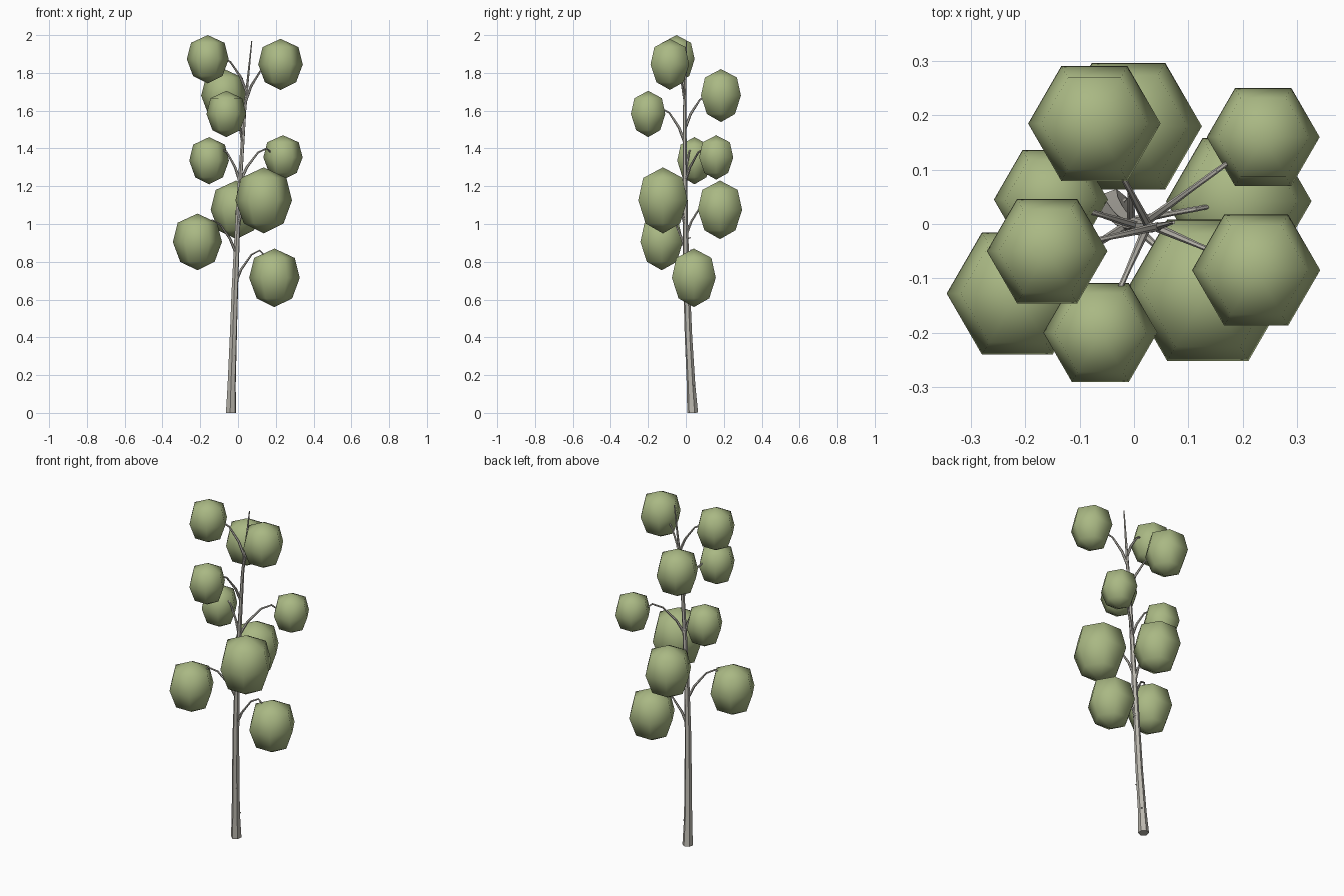
import bpy, bmesh
from math import cos, sin, pi, radians
from mathutils import Vector

cube = bpy.data.objects.get("Cube")
if cube:
    bpy.data.objects.remove(cube, do_unlink=True)


def material(name, color):
    m = bpy.data.materials.new(name)
    m.diffuse_color = (*color, 1)
    m.use_nodes = True
    m.node_tree.nodes["Principled BSDF"].inputs["Base Color"].default_value = (*color, 1)
    return m


leaf = material("leaf_green", (0.40, 0.48, 0.23))
bark = material("pale_bark", (0.50, 0.48, 0.43))


def shade(obj, angle):
    bpy.ops.object.select_all(action='DESELECT')
    obj.select_set(True)
    bpy.context.view_layer.objects.active = obj
    bpy.ops.object.shade_smooth_by_angle(angle=radians(angle))


def tube(name, points, radii):
    """Six-sided tapered tube along a path, as a mesh."""
    curve = bpy.data.curves.new(name, 'CURVE')
    curve.dimensions = '3D'
    curve.bevel_depth = 1
    curve.bevel_resolution = 1
    curve.use_fill_caps = True
    spline = curve.splines.new('POLY')
    spline.points.add(len(points) - 1)
    for sp, p, r in zip(spline.points, points, radii):
        sp.co = (*p, 1)
        sp.radius = r
    obj = bpy.data.objects.new(name, curve)
    bpy.context.collection.objects.link(obj)
    bpy.ops.object.select_all(action='DESELECT')
    obj.select_set(True)
    bpy.context.view_layer.objects.active = obj
    bpy.ops.object.convert(target='MESH')
    obj = bpy.context.view_layer.objects.active
    obj.data.materials.clear()
    obj.data.materials.append(bark)
    shade(obj, 40)
    return obj


def clump(name, center, radius, half_height):
    """Six-sided egg of leaves with three rings between two poles."""
    bm = bmesh.new()
    top, bottom = bm.verts.new((0, 0, 1)), bm.verts.new((0, 0, -1))
    rings = []
    for r, z in ((0.8, 0.68), (1, 0), (0.7, -0.7)):
        rings.append([bm.verts.new((r * cos(i * pi / 3), r * sin(i * pi / 3), z))
                      for i in range(6)])
    for i in range(6):
        j = (i + 1) % 6
        bm.faces.new((top, rings[0][i], rings[0][j]))
        for upper, lower in zip(rings, rings[1:]):
            bm.faces.new((upper[i], lower[i], lower[j], upper[j]))
        bm.faces.new((bottom, rings[2][j], rings[2][i]))
    bmesh.ops.scale(bm, vec=(radius, radius, half_height), verts=bm.verts)
    bmesh.ops.recalc_face_normals(bm, faces=bm.faces)
    mesh = bpy.data.meshes.new(name)
    bm.to_mesh(mesh)
    bm.free()
    mesh.materials.append(leaf)
    obj = bpy.data.objects.new(name, mesh)
    obj.location = center
    bpy.context.collection.objects.link(obj)
    shade(obj, 75)


# Trunk: leaning, tapered
trunk = [(-.037, .036, 0), (-.034, .028, .14), (-.025, .014, .4), (-.017, .005, .65),
         (-.004, -.002, .95), (.012, -.005, 1.25), (.035, -.007, 1.6), (.073, .003, 1.97)]
tube("trunk", trunk, (.029, .023, .02, .018, .015, .012, .009, .003))


def trunk_at(z):
    for a, b in zip(trunk, trunk[1:]):
        if a[2] <= z <= b[2]:
            return Vector(a).lerp(Vector(b), (z - a[2]) / (b[2] - a[2]))


# Leaf clumps: x, y, low z, high z, radius, branch start height
clumps = [
    (-.16, -.05, 1.745, 2.0, .111, 1.70),
    (.225, -.085, 1.71, 1.98, .118, 1.65),
    (-.073, .185, 1.54, 1.82, .122, 1.50),
    (-.062, -.20, 1.46, 1.705, .105, 1.43),
    (-.153, .045, 1.21, 1.46, .105, 1.22),
    (.238, .16, 1.235, 1.47, .104, 1.22),
    (-.01, .18, .92, 1.23, .135, .93),
    (.136, -.122, .95, 1.30, .150, .98),
    (-.215, -.128, .755, 1.055, .130, .84),
    (.193, .042, .56, .87, .134, .68),
]

# Arching branches: share of the way out, share of the rise
arch = ((0, 0), (.16, .45), (.42, .88), (.62, 1), (.75, .85), (1, .6))
for n, (x, y, low, high, radius, start_z) in enumerate(clumps, 1):
    clump(f"leaf_clump_{n}", (x, y, (low + high) / 2), radius, (high - low) / 2)
    start = trunk_at(start_z)
    path = [(start.x + (x - start.x) * f, start.y + (y - start.y) * f, start_z + .18 * h)
            for f, h in arch]
    tube(f"branch_{n}", path, (.008, .007, .005, .005, .004, .003))

# Short broken twigs on the trunk
for n, (z, dx, dy) in enumerate(((.14, 1, 1), (.3, 1, -1), (.92, 0, 1)), 1):
    base = trunk_at(z)
    tip = base + Vector((dx, dy, .3)).normalized() * .028
    tube(f"twig_stub_{n}", [base, tip], (.005, .003))
